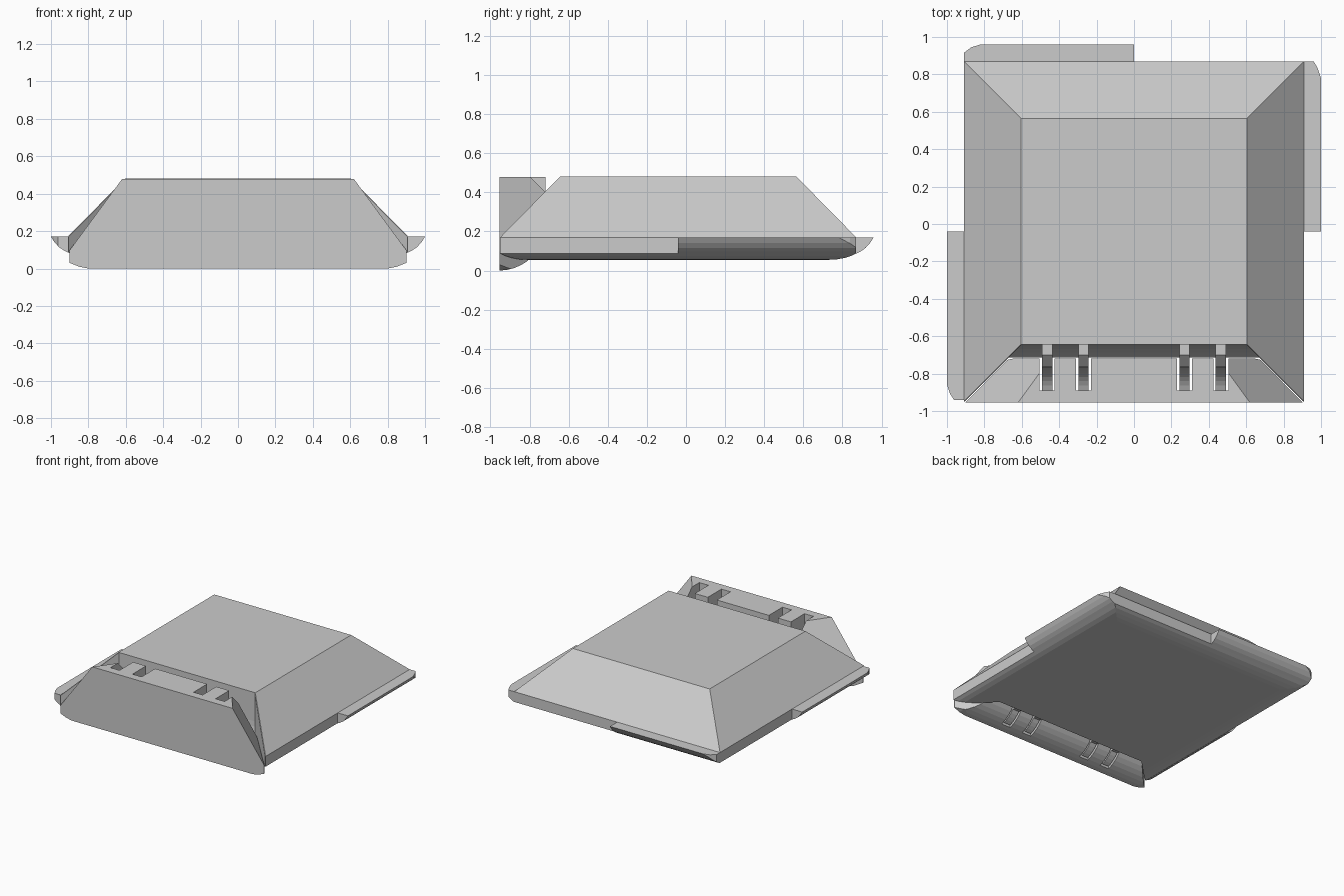
import bpy, bmesh, math
from mathutils import Vector

if "Cube" in bpy.data.objects:
    bpy.data.objects.remove(bpy.data.objects["Cube"])


def finish(bm, name):
    bmesh.ops.recalc_face_normals(bm, faces=bm.faces)
    me = bpy.data.meshes.new(name)
    bm.to_mesh(me)
    bm.free()
    ob = bpy.data.objects.new(name, me)
    bpy.context.collection.objects.link(ob)
    return ob


def prism(name, pts, place, a, b, cuts=()):
    """Extrude a 2D profile from a to b, then trim with (point, normal) planes."""
    bm = bmesh.new()
    ends = [[bm.verts.new(place(p, t)) for p in pts] for t in (a, b)]
    n = len(pts)
    bm.faces.new(ends[0])
    bm.faces.new(ends[1])
    for i in range(n):
        j = (i + 1) % n
        bm.faces.new((ends[0][i], ends[0][j], ends[1][j], ends[1][i]))
    for co, no in cuts:
        geom = bm.verts[:] + bm.edges[:] + bm.faces[:]
        bmesh.ops.bisect_plane(bm, geom=geom, dist=1e-5, plane_co=co,
                               plane_no=Vector(no).normalized(), clear_outer=True)
        bmesh.ops.holes_fill(bm, edges=[e for e in bm.edges if e.is_boundary], sides=0)
    return finish(bm, name)


def along_x(p, t):
    return (t, p[0], p[1])


def along_y(p, t):
    return (p[0], t, p[1])


def subtract(ob, cutter):
    cutter.hide_render = True
    mod = ob.modifiers.new("cut", 'BOOLEAN')
    mod.operation = 'DIFFERENCE'
    mod.solver = 'EXACT'
    mod.object = cutter
    bpy.context.view_layer.objects.active = ob
    bpy.ops.object.modifier_apply(modifier=mod.name)
    bpy.data.objects.remove(cutter)


def arc(cy, cz, r, a0, a1, n):
    return [(cy + r * math.cos(math.radians(a0 + (a1 - a0) * i / n)),
             cz + r * math.sin(math.radians(a0 + (a1 - a0) * i / n))) for i in range(n + 1)]


def both(co, no):
    """A trimming plane and its mirror image in x."""
    return [(co, no), ((-co[0], co[1], co[2]), (-no[0], no[1], no[2]))]


FRONT = -0.955

# Main body: stacked rectangles (inset, z), rounded under the rim
bm = bmesh.new()
rings = []
for inset, z in [(0.14, 0.055), (0.10, 0.057), (0.06, 0.064), (0.025, 0.075),
                 (0, 0.088), (0, 0.17), (0.305, 0.48)]:
    hx, hy = 0.91 - inset, 0.91 - inset
    rings.append([bm.verts.new((sx * hx, -0.04 + sy * hy, z))
                  for sx, sy in ((-1, -1), (1, -1), (1, 1), (-1, 1))])
bm.faces.new(rings[0])
bm.faces.new(rings[-1])
for lo, hi in zip(rings, rings[1:]):
    for i in range(4):
        j = (i + 1) % 4
        bm.faces.new((lo[i], lo[j], hi[j], hi[i]))
body = finish(bm, "main_body")

# Mitred front opening with a concave back wall
opening = [(-1.1, 0.7), (-0.645, 0.7)] + arc(FRONT, 0.25, 0.31, 0, -90, 12) + [(-1.1, -0.06)]
subtract(body, prism("opening_cutter", opening, along_x, -1.2, 1.2,
                     both((0.905, -0.95, 0), (1, 1, 0))))

# Hinged front panel: quarter-round bottom, slanted and mitred ends
profile = [(FRONT, 0.478), (-0.718, 0.478)] + arc(FRONT, 0.237, 0.237, 0, -90, 10)
cuts = (both((0.62, FRONT, 0.478), (1, 0.727, 0.737))
        + both((0.902, FRONT, 0), (1, 0.98, 0))
        + both((0.90, FRONT, 0), (1, 0, 0))
        + both((0.90, FRONT, 0.03), (0.02, 0, -0.05))
        + both((0.80, FRONT, 0.0), (0.012, 0, -0.06)))
panel = prism("front_panel", profile, along_x, -1.2, 1.2, cuts)

# Hinge slots in the panel and curved arms reaching into them
arm = (arc(FRONT, 0.237, 0.19, 0, -70, 8) + arc(FRONT, 0.237, 0.233, -70, -40, 4)
       + [(-0.69, 0.075), (-0.63, 0.22), (-0.63, 0.30), (-0.70, 0.30)])
slot = [(-0.89, -0.1), (-0.6, -0.1), (-0.6, 0.6), (-0.89, 0.6)]
for x in (-0.465, -0.27, 0.27, 0.465):
    subtract(panel, prism("slot_cutter", slot, along_x, x - 0.04, x + 0.04))
    prism("hinge_arm", arm, along_x, x - 0.028, x + 0.028)

# Half-length lips along the right, left and back rims
lip = [(0.91, 0.17), (1.0, 0.17), (0.982, 0.142), (0.958, 0.115), (0.932, 0.097), (0.91, 0.086)]
prism("right_lip", lip, along_y, -0.04, 0.87,
      [((1.0, 0.78, 0), (0.04, 0.014, 0)), ((0.985, 0.83, 0), (0.04, 0.025, 0))])
prism("left_lip", [(-x, z) for x, z in lip], along_y, -0.94, -0.04,
      [((-1.0, -0.86, 0), (-0.04, -0.014, 0)), ((-0.985, -0.905, 0), (-0.04, -0.025, 0))])
prism("back_lip", [(y - 0.04, z) for y, z in lip], along_x, -0.91, 0.0,
      [((-0.82, 0.96, 0), (-0.012, 0.04, 0)), ((-0.87, 0.945, 0), (-0.03, 0.04, 0))])
